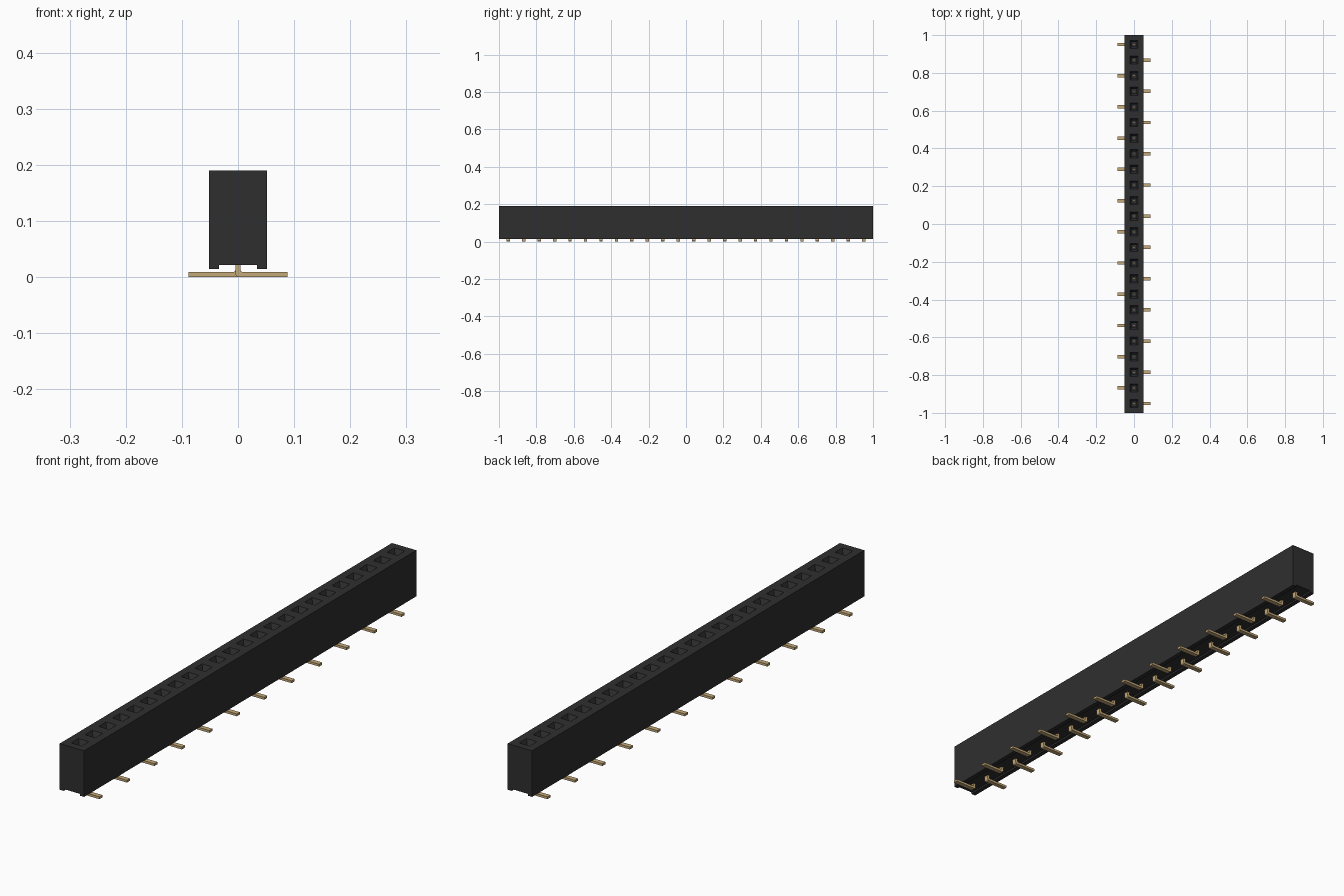
import bpy, bmesh, math

if "Cube" in bpy.data.objects:
    bpy.data.objects.remove(bpy.data.objects["Cube"], do_unlink=True)

PINS = 24
PITCH = 0.08265
HALF_W, TOP, BOTTOM = 0.0515, 0.19, 0.0145
CHANNEL_W, CHANNEL_Z = 0.034, 0.0215


def material(name, rgb):
    m = bpy.data.materials.new(name)
    m.use_nodes = True
    m.diffuse_color = (*rgb, 1)
    m.node_tree.nodes["Principled BSDF"].inputs["Base Color"].default_value = (*rgb, 1)
    return m


black = material("black plastic", (0.028, 0.028, 0.028))
gold = material("gold contact", (0.56, 0.40, 0.19))


def finish(bm, name, mat):
    bmesh.ops.remove_doubles(bm, verts=bm.verts, dist=1e-5)
    bmesh.ops.recalc_face_normals(bm, faces=bm.faces)
    me = bpy.data.meshes.new(name)
    bm.to_mesh(me)
    bm.free()
    me.materials.append(mat)
    ob = bpy.data.objects.new(name, me)
    bpy.context.collection.objects.link(ob)
    return ob


def pin_y(i):
    return (i - (PINS - 1) / 2) * PITCH


def rect(bm, x0, x1, y0, y1, z):
    return [bm.verts.new(p) for p in ((x0, y0, z), (x1, y0, z), (x1, y1, z), (x0, y1, z))]


def bridge(bm, a, b):
    for k in range(len(a)):
        n = (k + 1) % len(a)
        bm.faces.new((a[k], a[n], b[n], b[k]))


# Housing: channelled section run along y, with a tapered socket in each top cell
bm = bmesh.new()
top_edges = {-1: [], 1: []}
for i in range(PINS):
    y = pin_y(i)
    lo = -1 if i == 0 else y - PITCH / 2
    hi = 1 if i == PINS - 1 else y + PITCH / 2
    rings = [rect(bm, -HALF_W, HALF_W, lo, hi, TOP)]
    for r, z in ((0.022, TOP), (0.012, TOP - 0.022), (0.012, 0.07)):
        rings.append(rect(bm, -r, r, y - r, y + r, z))
    for a, b in zip(rings, rings[1:]):
        bridge(bm, a, b)
    bm.faces.new(rings[-1])
    # Outer walls and underside of this cell
    section = [(-HALF_W, TOP), (-HALF_W, BOTTOM), (-CHANNEL_W, BOTTOM), (-CHANNEL_W, CHANNEL_Z),
               (CHANNEL_W, CHANNEL_Z), (CHANNEL_W, BOTTOM), (HALF_W, BOTTOM), (HALF_W, TOP)]
    front = [bm.verts.new((x, lo, z)) for x, z in section]
    back = [bm.verts.new((x, hi, z)) for x, z in section]
    for k in range(len(section) - 1):
        bm.faces.new((front[k], front[k + 1], back[k + 1], back[k]))
    if i == 0:
        bm.faces.new(front)
    if i == PINS - 1:
        bm.faces.new(back)
housing = finish(bm, "housing", black)

# Bent tail: flat foot, rounded bend, upright stem
T, FOOT, HALF_Y = 0.009, 0.088, 0.009
R = 0.004
profile = [(FOOT, 0), (FOOT, T)]
for k in range(5):
    a = math.pi / 2 * k / 4
    profile.append((T / 2 + R - R * math.sin(a), T + R - R * math.cos(a)))
profile += [(T / 2, 0.05), (-T / 2, 0.05)]
for k in range(5):
    a = math.pi / 2 * k / 4
    profile.append((-T / 2 + 0.006 * (1 - math.cos(a)), 0.006 * (1 - math.sin(a))))

for i in range(PINS):
    side = 1 if i % 2 == 0 else -1
    y = pin_y(i)
    bm = bmesh.new()
    a = [bm.verts.new((side * x, y - HALF_Y, z)) for x, z in profile]
    b = [bm.verts.new((side * x, y + HALF_Y, z)) for x, z in profile]
    bridge(bm, a, b)
    bm.faces.new(a)
    bm.faces.new(b)
    finish(bm, f"pin_tail_{i + 1}", gold)

    # Contact tip seen at the bottom of the socket
    bm = bmesh.new()
    low = rect(bm, -0.005, 0.005, y - 0.005, y + 0.005, 0.069)
    high = rect(bm, -0.005, 0.005, y - 0.005, y + 0.005, 0.10)
    bridge(bm, low, high)
    bm.faces.new(low)
    bm.faces.new(high)
    finish(bm, f"contact_tip_{i + 1}", gold)
